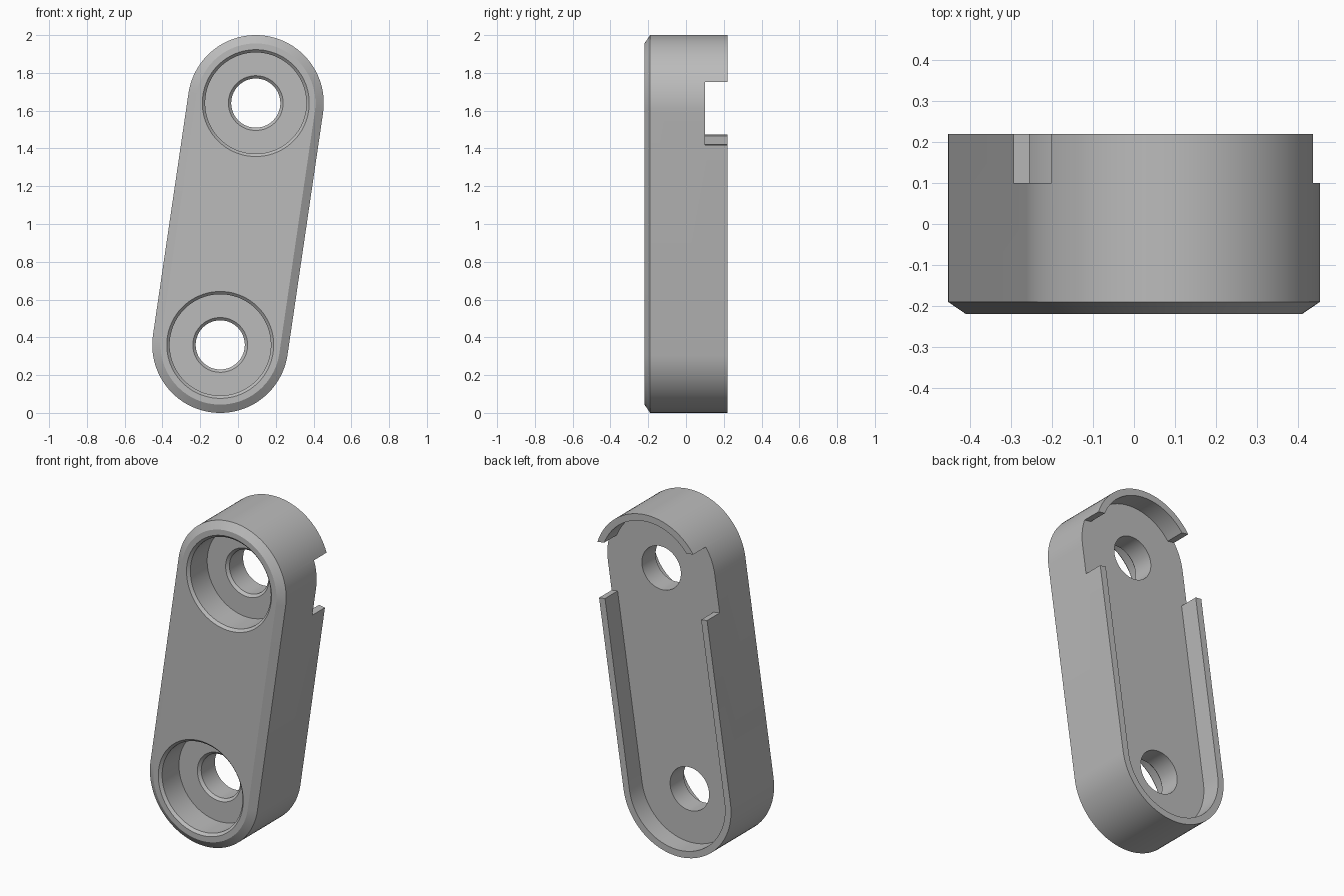
import bpy, bmesh, math
from mathutils import Matrix

cube = bpy.data.objects.get("Cube")
if cube:
    bpy.data.objects.remove(cube, do_unlink=True)

R = 0.36            # end radius of the link
HALF = 0.647        # half distance between the hole centres
FRONT, BACK, FLOOR = -0.22, 0.22, 0.10
TILT = math.atan2(0.188, 1.28)

grey = bpy.data.materials.new("plain grey")
grey.use_nodes = True
colour = (0.5, 0.5, 0.5, 1)
grey.diffuse_color = colour
grey.node_tree.nodes["Principled BSDF"].inputs["Base Color"].default_value = colour


def outline(radius, half, n=48):
    """Rounded slot outline; a zero half length gives a circle."""
    pts = []
    for centre, start in ((half, 0), (-half, math.pi)):
        steps = n + 1 if half else n
        for i in range(steps):
            a = start + math.pi * i / n
            pts.append((radius * math.cos(a), centre + radius * math.sin(a)))
    return pts


def loft(name, sections, half=0.0, centre=0.0):
    """Solid through (y, radius) sections along the depth."""
    bm = bmesh.new()
    rings = [[bm.verts.new((x, y, z + centre)) for x, z in outline(r, half)]
             for y, r in sections]
    for a, b in zip(rings, rings[1:]):
        for i in range(len(a)):
            j = (i + 1) % len(a)
            bm.faces.new((a[i], a[j], b[j], b[i]))
    bm.faces.new(rings[0])
    bm.faces.new(rings[-1])
    return finish(name, bm)


def box(name, x0, x1, y0, y1, z0, z1):
    bm = bmesh.new()
    bmesh.ops.create_cube(bm, size=1)
    for v in bm.verts:
        v.co = [lo + (c + 0.5) * (hi - lo) for c, lo, hi
                in zip(v.co, (x0, y0, z0), (x1, y1, z1))]
    return finish(name, bm)


def finish(name, bm):
    bmesh.ops.recalc_face_normals(bm, faces=bm.faces)
    mesh = bpy.data.meshes.new(name)
    bm.to_mesh(mesh)
    bm.free()
    mesh.materials.append(grey)
    obj = bpy.data.objects.new(name, mesh)
    bpy.context.collection.objects.link(obj)
    return obj


# Body with a chamfered front edge
body = loft("link_body", [(FRONT, R - 0.044), (-0.19, R), (BACK, R)], HALF)

# Back recess leaving a thin rim
cutters = [loft("recess_cutter", [(FLOOR, R - 0.04), (BACK + 0.1, R - 0.04)], HALF)]

# Side notches through the rim, the lower ends at different heights
top = HALF + 0.16
cutters.append(box("right_notch_cutter", -0.5, 0.0, FLOOR, 0.4, HALF - 0.222, top))
cutters.append(box("left_notch_cutter", -0.1, 0.5, FLOOR, 0.4, HALF - 0.172, top))

# Stepped holes with small chamfers
SEAT = -0.045
for c in (HALF, -HALF):
    cutters.append(loft("hole_cutter", [
        (FRONT - 0.015, 0.298), (FRONT + 0.015, 0.268), (SEAT, 0.268),
        (SEAT, 0.145), (SEAT + 0.015, 0.13), (BACK + 0.1, 0.13)], centre=c))

bpy.ops.object.select_all(action='DESELECT')
bpy.context.view_layer.objects.active = body
body.select_set(True)
for cutter in cutters:
    cutter.hide_render = True
    mod = body.modifiers.new("cut", 'BOOLEAN')
    mod.operation = 'DIFFERENCE'
    mod.solver = 'EXACT'
    mod.object = cutter
    bpy.ops.object.modifier_apply(modifier=mod.name)
    bpy.data.objects.remove(cutter, do_unlink=True)

# Lean the link and stand it on the ground
body.data.transform(Matrix.Translation((0, 0, 1)) @ Matrix.Rotation(TILT, 4, 'Y'))
bpy.ops.object.shade_smooth_by_angle(angle=math.radians(25))
